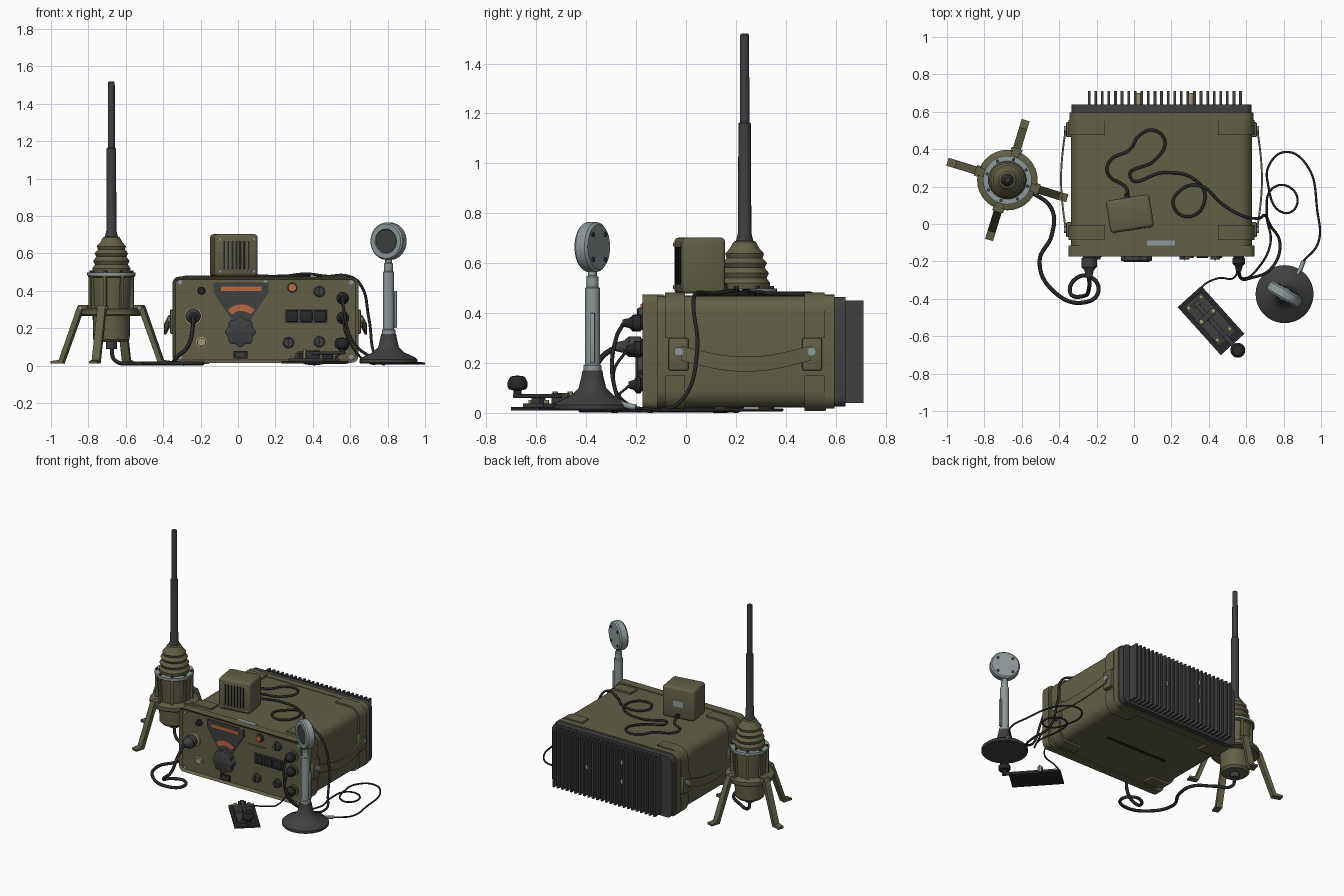
import bpy, bmesh, math
from math import sin, cos, pi, radians
from mathutils import Matrix, Vector

if "Cube" in bpy.data.objects:
    bpy.data.objects.remove(bpy.data.objects["Cube"])

def material(name, r, g, b):
    m = bpy.data.materials.new(name)
    m.diffuse_color = (r, g, b, 1)
    m.use_nodes = True
    m.node_tree.nodes["Principled BSDF"].inputs["Base Color"].default_value = m.diffuse_color
    return m

OLIVE = material("olive paint", .122, .117, .060)
DARK = material("dark grey", .050, .050, .050)
BLACK = material("black rubber", .020, .020, .021)
LIGHT = material("light grey metal", .27, .32, .32)
ORANGE = material("orange dial", .50, .14, .05)
BRASS = material("brass", .40, .33, .18)
I = Matrix.Identity(4)
T = Matrix.Translation
FRONT = Matrix.Rotation(pi / 2, 4, 'X')      # local z becomes -y

def finish(name, bm, mat, M=I, angle=35):
    bmesh.ops.recalc_face_normals(bm, faces=bm.faces)
    bm.transform(M)
    me = bpy.data.meshes.new(name)
    bm.to_mesh(me)
    bm.free()
    me.materials.append(mat)
    for p in me.polygons:
        p.use_smooth = True
    me.set_sharp_from_angle(angle=radians(angle))
    ob = bpy.data.objects.new(name, me)
    bpy.context.collection.objects.link(ob)
    return ob

def box(name, c, s, mat, M=I, bevel=0, seg=2):
    bm = bmesh.new()
    bmesh.ops.create_cube(bm, size=1, matrix=T(c) @ Matrix.Diagonal((*s, 1)))
    if bevel:
        bmesh.ops.bevel(bm, geom=bm.edges[:], offset=bevel, segments=seg, affect='EDGES', profile=.5)
    return finish(name, bm, mat, M)

def lathe(name, prof, mat, M=I, seg=24):
    bm = bmesh.new()
    rings = [[bm.verts.new((r * cos(2 * pi * i / seg), r * sin(2 * pi * i / seg), z))
              for i in range(seg)] for r, z in prof]
    for a, b in zip(rings, rings[1:]):
        for i in range(seg):
            j = (i + 1) % seg
            bm.faces.new((a[i], a[j], b[j], b[i]))
    bmesh.ops.remove_doubles(bm, verts=bm.verts, dist=1e-5)
    return finish(name, bm, mat, M)

def disc(name, r, z0, z1, mat, M=I, seg=20):
    return lathe(name, [(0, z0), (r, z0), (r, z1), (0, z1)], mat, M, seg)

def prism(name, pts, y0, y1, mat, inset=0, depth=0):
    """Extrude an (x, z) outline from front y0 to back y1, optionally insetting the front."""
    bm = bmesh.new()
    f = [bm.verts.new((x, y0, z)) for x, z in pts]
    b = [bm.verts.new((x, y1, z)) for x, z in pts]
    front = bm.faces.new(f)
    bm.faces.new(b[::-1])
    for i in range(len(pts)):
        j = (i + 1) % len(pts)
        bm.faces.new((f[i], b[i], b[j], f[j]))
    bmesh.ops.recalc_face_normals(bm, faces=bm.faces)
    if inset:
        bmesh.ops.inset_region(bm, faces=[front], thickness=inset, depth=depth)
    return finish(name, bm, mat)

def rounded(x0, x1, z0, z1, r, n=6):
    pts = []
    for cx, cz, a0 in ((x1 - r, z1 - r, 0), (x0 + r, z1 - r, 90), (x0 + r, z0 + r, 180), (x1 - r, z0 + r, 270)):
        pts += [(cx + r * cos(radians(a0 + 90 * i / n)), cz + r * sin(radians(a0 + 90 * i / n))) for i in range(n + 1)]
    return pts

def cable(name, pts, r, mat=BLACK):
    cu = bpy.data.curves.new(name, 'CURVE')
    cu.dimensions = '3D'
    cu.bevel_depth, cu.bevel_resolution, cu.resolution_u = r, 2, 8
    cu.use_fill_caps = True
    sp = cu.splines.new('BEZIER')
    sp.bezier_points.add(len(pts) - 1)
    for bp, p in zip(sp.bezier_points, pts):
        bp.co = p
        bp.handle_left_type = bp.handle_right_type = 'AUTO'
    cu.materials.append(mat)
    ob = bpy.data.objects.new(name, cu)
    bpy.context.collection.objects.link(ob)

# ---- radio case, rims and rear heat sink
prism("case_shell", rounded(-.338, .632, .022, .47, .07), -.12, .57, OLIVE)
prism("front_rim", rounded(-.35, .643, .015, .475, .035), -.175, -.115, OLIVE, .016, -.015)
prism("rear_rim", rounded(-.345, .638, .017, .474, .05), .55, .596, OLIVE)
prism("rear_plate", rounded(-.335, .628, .025, .465, .04), .594, .64, DARK)
for i in range(24):
    x = -.24 + i * .0352
    box("cooling_fin", (x, .672, .245), (.014, .078, .41), DARK)
for x, z in ((.02, .36), (.02, .22), (.30, .25)):
    disc("rear_terminal", .02, -.70, -.63, BRASS, T((x, 0, z)) @ FRONT, 12)
box("underside_slot", (.147, .2, .021), (.5, .025, .006), BLACK)
box("top_label", (.145, -.122, .471), (.15, .065, .008), LIGHT)

# ---- corner guards, side latches and carrying straps
for side in (1, -1):
    mx = lambda x: x if side > 0 else .294 - x
    for y in (-.045, .515):
        for low in (0, 1):
            arc = [(.565 + .08 * cos(radians(a)), .402 + .08 * sin(radians(a))) for a in range(90, -1, -15)]
            zb = .34 if low else .30
            g = [(.45, .482)] + arc + [(.645, zb), (.61, zb), (.60, .42), (.55, .45), (.45, .45)]
            prism("corner_guard", [(mx(x), .49 - z if low else z) for x, z in g], y - .04, y + .04, OLIVE)
        yl = y + (.015 if y < 0 else -.01)
        box("latch_block", (mx(.641), yl, .235), (.032, .08, .13), OLIVE, bevel=.006)
        disc("latch_bolt", .018, 0, .012, LIGHT,
             T((mx(.656), yl, .245)) @ Matrix.Rotation(side * pi / 2, 4, 'Y'), 12)
    # sagging strap swept between the two latches
    bm = bmesh.new()
    prev = None
    for i in range(17):
        t = i / 16
        s = sin(pi * t)
        x, y, z = .655 + .024 * s, -.02 + .52 * t, .24 - .045 * s
        ring = [bm.verts.new((mx(x + dx), y, z + dz)) for dx, dz in ((0, -.03), (.01, -.03), (.01, .03), (0, .03))]
        if prev:
            for k in range(4):
                bm.faces.new((prev[k], prev[(k + 1) % 4], ring[(k + 1) % 4], ring[k]))
        else:
            bm.faces.new(ring)
        prev = ring
    bm.faces.new(prev)
    finish("carry_strap", bm, OLIVE)

# ---- front panel
P = -.16
def knob(name, x, z, r, d, mat, seg=16):
    lathe(name, [(0, 0), (r, 0), (r, d * .3), (r * .8, d * .4), (r * .75, d), (0, d)], mat, T((x, P, z)) @ FRONT, seg)

shield = [(-.13, .444), (.163, .444), (.163, .39), (.083, .267), (.06, .235), (-.03, .235), (-.05, .267), (-.13, .39)]
prism("dial_shield", shield, P - .008, P + .003, DARK)
box("dial_window", (.017, P - .01, .411), (.215, .008, .022), ORANGE)
arc = [(.018 + r * cos(radians(a)), .225 + r * sin(radians(a)))
       for r, rng in ((.102, range(45, 136, 10)), (.068, range(135, 44, -10))) for a in rng]
prism("dial_arc", arc, P - .014, P, ORANGE)
lobes = [(.013 + (.077 + .006 * cos(8 * a)) * cos(a), .18 + (.077 + .006 * cos(8 * a)) * sin(a))
         for a in [2 * pi * i / 64 for i in range(64)]]
prism("tuning_knob", lobes, P - .035, P, DARK, .02, .008)
box("nameplate", (.013, P - .004, .058), (.075, .012, .042), BLACK)
box("nameplate_centre", (.013, P - .009, .058), (.045, .006, .018), DARK)
sub = [(.195, .353), (.345, .353), (.345, .455), (.622, .455), (.622, .048), (.195, .048)]
prism("control_panel", sub, P - .005, P + .003, OLIVE)
box("switch_bank", (.365, P - .006, .264), (.235, .01, .078), DARK)
for x in (.29, .365, .44):
    box("switch_key", (x, P - .014, .264), (.064, .014, .06), BLACK, bevel=.004)
for x, z in ((.435, .396), (.27, .123), (.435, .128)):
    knob("selector_knob", x, z, .034, .03, DARK, 12)
    box("selector_pointer", (x, P - .032, z), (.008, .008, .045), BLACK)
knob("lamp_bezel", .29, .417, .03, .016, DARK)
disc("lamp_lens", .02, .012, .022, ORANGE, T((.29, P, .417)) @ FRONT)
knob("small_knob", -.195, .40, .022, .03, BLACK)
knob("spare_jack", -.195, .125, .03, .016, BRASS, 10)
for x in (-.31, .147, .605):
    for z in (.045, .445):
        if x != .147 or z > .4:
            disc("panel_screw", .012, 0, .008, LIGHT, T((x, P, z)) @ FRONT, 10)
for x, z, r, d in ((-.24, .265, .042, .125), (.56, .36, .034, .095), (.56, .255, .034, .08), (.56, .112, .034, .07)):
    disc("socket_ring", r + .008, 0, .012, BRASS if x < 0 else OLIVE, T((x, P, z)) @ FRONT)
    lathe("cable_plug", [(0, 0), (r * .8, 0), (r * .8, .02), (r, .022), (r, d * .55), (r * .6, d * .7), (r * .4, d), (0, d)],
          BLACK if x > 0 else DARK, T((x, P, z)) @ FRONT, 16)

# ---- loudspeaker box on top
S = T((-.022, .055, .59)) @ Matrix.Rotation(radians(9), 4, 'Z')
box("speaker_box", (0, 0, 0), (.235, .175, .225), OLIVE, S, .018, 3)
for i in range(7):
    box("speaker_slot", (-.066 + .022 * i, -.087, 0), (.009, .006, .15), BLACK, S)
for x in (-.092, .092):
    for z in (-.085, .085):
        disc("speaker_screw", .008, .085, .092, LIGHT, S @ T((x, 0, z)) @ FRONT, 8)
box("speaker_label", (0, .088, 0), (.075, .005, .045), LIGHT, S)
disc("speaker_gland", .014, -.11, -.08, BLACK, S @ T((0, 0, -.085)) @ FRONT, 10)

# ---- antenna with bellows base and four legs
A = T((-.677, .235, 0))
lathe("antenna_body", [(0, .125), (.085, .125), (.098, .14), (.1, .27), (.105, .31), (.115, .47), (.125, .475), (.125, .49), (0, .49)], OLIVE, A, 32)
lathe("leg_flange", [(.09, .265), (.155, .265), (.162, .272), (.162, .298), (.15, .305), (.09, .305)], OLIVE, A, 32)
disc("clamp_ring", .13, .482, .498, LIGHT, A, 32)
lathe("bellows", [(0, .49), (.098, .495), (.102, .52), (.088, .54), (.097, .56), (.08, .582), (.09, .6), (.072, .62),
                  (.078, .638), (.06, .658), (.045, .685), (.034, .69), (0, .69)], OLIVE, A, 32)
lathe("mast", [(0, .66), (.042, .66), (.027, .72), (.025, 1.16), (.019, 1.165), (.018, 1.515), (.012, 1.52), (0, 1.52)], DARK, A, 16)
disc("bottom_gland", .03, .09, .13, DARK, A, 14)
for k in range(8):
    R = A @ Matrix.Rotation(radians(28 + 45 * k), 4, 'Z')
    box("body_rib", (.112, 0, .39), (.026, .018, .17), OLIVE, R)
    disc("ring_bolt", .009, .495, .508, DARK, R @ T((.114, 0, 0)), 8)
for k in range(4):
    R = A @ Matrix.Rotation(radians(73 + 90 * k), 4, 'Z')
    bm = bmesh.new()
    prof = [(.13, .325), (.178, .325), (.19, .30), (.288, .03), (.335, .024), (.335, .01), (.268, .01), (.165, .285), (.13, .285)]
    a, b = [[bm.verts.new((x, y, z)) for x, z in prof] for y in (-.022, .022)]
    bm.faces.new(a)
    bm.faces.new(b[::-1])
    for i in range(9):
        bm.faces.new((a[i], b[i], b[(i + 1) % 9], a[(i + 1) % 9]))
    finish("antenna_leg", bm, OLIVE, R)
    disc("leg_hinge_bolt", .012, -.03, .03, LIGHT, R @ T((.165, 0, .308)) @ FRONT, 10)

# ---- desk microphone
D = T((.805, -.375, 0))
lathe("mic_base", [(0, .01), (.15, .01), (.155, .016), (.155, .032), (.14, .045), (.085, .07), (.055, .1), (.043, .15), (.04, .17), (0, .17)], DARK, D, 36)
lathe("mic_stem", [(0, .16), (.036, .16), (.036, .19), (.03, .195), (.03, .5), (.024, .505), (.024, .545), (.018, .55), (.018, .58), (0, .58)], LIGHT, D, 20)
box("talk_lever", (.037, 0, .3), (.014, .02, .2), LIGHT, D, .003)
H = T((.805, -.375, .665)) @ Matrix.Rotation(radians(-30), 4, 'Z') @ FRONT
lathe("mic_head", [(0, -.03), (.09, -.03), (.1, -.02), (.1, .02), (.092, .03), (.066, .03), (.062, .022), (0, .022)], LIGHT, H, 36)
disc("mic_grille", .062, .015, .027, DARK, H, 28)
for k in range(4):
    disc("mic_head_bolt", .01, -.035, -.028, DARK, H @ Matrix.Rotation(pi / 4 + k * pi / 2, 4, 'Z') @ T((.07, 0, 0)), 8)
cable("mic_strain_relief", [(.87, -.27, .04), (.89, -.24, .03), (.905, -.2, .022)], .012, LIGHT)

# ---- telegraph key, built along its own long axis
K = T((.412, -.516, 0)) @ Matrix.Rotation(radians(-48), 4, 'Z')
box("key_plate", (0, 0, .017), (.345, .17, .014), BLACK, K)
box("key_base", (-.01, 0, .03), (.28, .12, .014), DARK, K)
box("key_arm", (.05, 0, .068), (.36, .024, .016), DARK, K, .003)
box("key_bridge", (-.03, 0, .055), (.035, .1, .05), DARK, K, .004)
box("key_rear_post", (-.115, 0, .05), (.03, .05, .035), DARK, K)
box("key_contact", (.1, 0, .045), (.03, .05, .03), DARK, K)
lathe("key_knob", [(0, .07), (.016, .07), (.016, .09), (.035, .095), (.04, .105), (.04, .125), (.028, .146), (0, .15)], BLACK, K @ T((.214, 0, 0)), 20)
for x in (-.13, -.03, .1):
    for y in (-.045, .045):
        disc("key_terminal", .011, .03, .052 if x != -.03 else .085, BRASS, K @ T((x, y, 0)), 8)

# ---- cables
G = .012
cable("antenna_cable", [(-.677, .235, .1), (-.66, .225, .03), (-.55, .17, G), (-.44, .08, G), (-.44, -.06, G), (-.505, -.2, G), (-.43, -.36, G),
      (-.27, -.42, G), (-.19, -.36, G), (-.24, -.28, G), (-.32, -.3, G), (-.34, -.37, .03), (-.27, -.385, .1), (-.24, -.34, .22), (-.24, -.28, .265)], .011)
t = .478
cable("speaker_cable", [(-.035, .15, .5), (-.04, .19, t), (-.14, .27, t), (-.13, .335, t), (-.02, .4, t), (.03, .475, t), (.11, .5, t), (.165, .44, t),
      (.11, .34, t), (-.02, .25, t + .01), (.16, .275, t), (.32, .24, t), (.38, .14, t), (.3, .04, t), (.21, .1, t), (.255, .185, t), (.35, .205, t + .012),
      (.48, .1, t), (.59, .04, t), (.65, .03, .44), (.7, .045, .25), (.73, -.01, .06), (.78, -.1, G), (.74, -.23, .03), (.62, -.29, .12), (.565, -.28, .3), (.56, -.25, .36)], .008)
cable("mic_cable", [(.905, -.2, .02), (.985, -.1, G), (.98, .07, G), (.92, .32, G), (.81, .385, G), (.725, .32, G), (.715, .22, G), (.8, .06, G),
      (.87, .1, G), (.835, .195, G), (.74, .19, G), (.71, .05, G), (.73, -.1, G), (.66, -.24, .04), (.58, -.29, .16), (.56, -.235, .255)], .006)
cable("key_cable", [(.33, -.41, .03), (.36, -.34, G), (.45, -.29, G), (.53, -.29, .05), (.56, -.225, .112)], .005)
